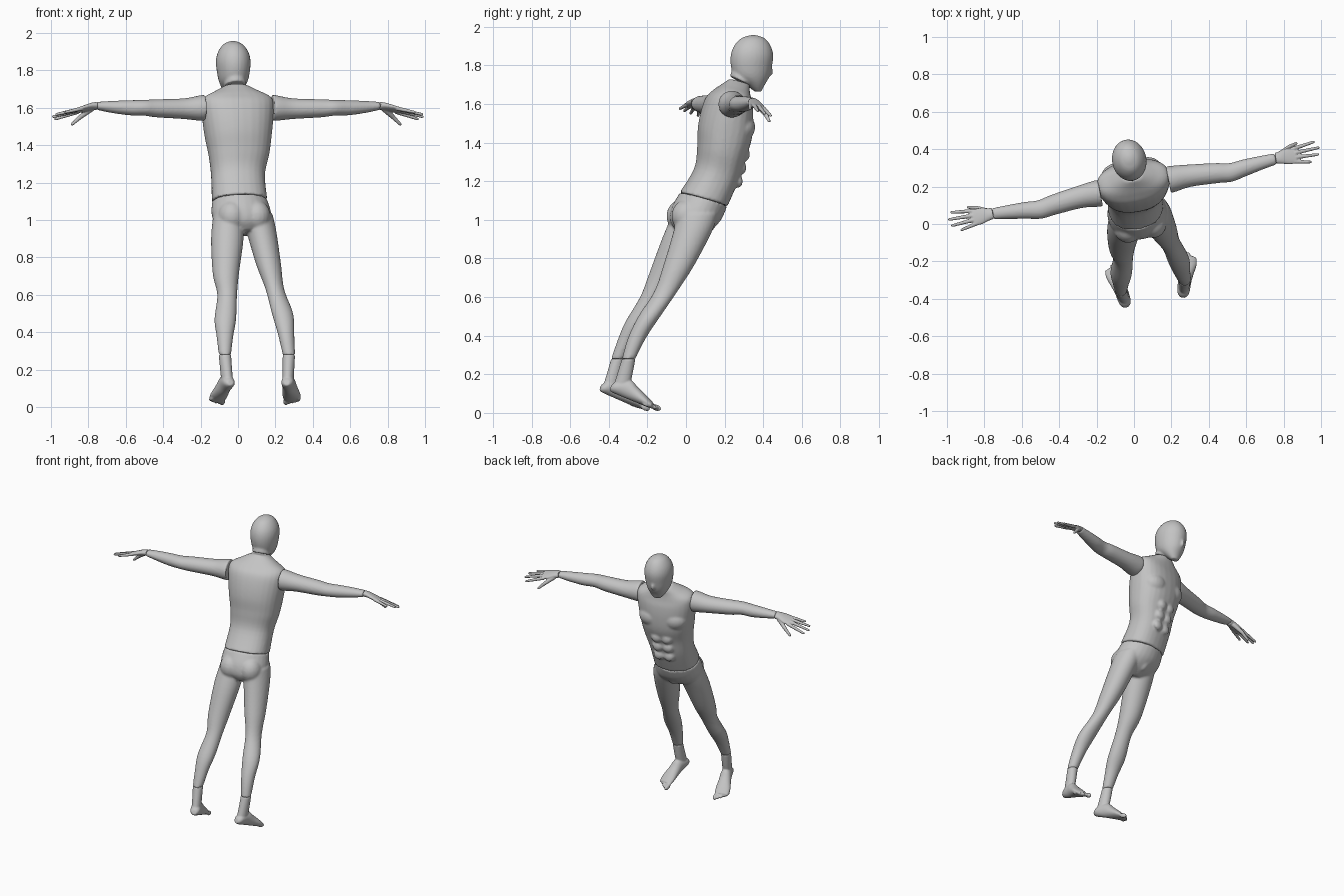
import bpy, bmesh
from math import radians, sin, cos, pi, copysign
from mathutils import Matrix, Vector

default_cube = bpy.data.objects.get("Cube")
if default_cube:
    bpy.data.objects.remove(default_cube, do_unlink=True)

grey = bpy.data.materials.new("matte grey")
grey.use_nodes = True
colour = (0.55, 0.55, 0.55, 1)
grey.diffuse_color = colour
grey.node_tree.nodes["Principled BSDF"].inputs["Base Color"].default_value = colour


def move(x, y, z):
    return Matrix.Translation((x, y, z))


def turn(degrees, axis):
    return Matrix.Rotation(radians(degrees), 4, axis)


def loft(bm, rows, matrix, slope=0.0, power=2.0, sides=28, steps=5):
    """Smooth closed tube through rows of (z, x, y, x radius, y radius)."""
    rows = [Vector(r) for r in rows]
    dense = []
    for i in range(len(rows) - 1):
        a, b = rows[i], rows[i + 1]
        ta = (b - rows[max(i - 1, 0)]) / 2
        tb = (rows[min(i + 2, len(rows) - 1)] - a) / 2
        for k in range(steps):
            t = k / steps
            s = t * t * (3 - 2 * t)
            dense.append(a * (1 - s) + b * s + ta * (t * (1 - t) ** 2) - tb * (t * t * (1 - t)))
    dense.append(rows[-1])
    rings = []
    for z, x, y, rx, ry in dense:
        ring = []
        for k in range(sides):
            c, s = cos(2 * pi * k / sides), sin(2 * pi * k / sides)
            dx = rx * copysign(abs(c) ** (2 / power), c)
            dy = ry * copysign(abs(s) ** (2 / power), s)
            ring.append(bm.verts.new(matrix @ Vector((x + dx, y + dy, z - slope * dy))))
        rings.append(ring)
    for low, high in zip(rings, rings[1:]):
        for k in range(sides):
            n = (k + 1) % sides
            bm.faces.new((low[k], low[n], high[n], high[k]))
    bm.faces.new(rings[0][::-1])
    bm.faces.new(rings[-1])


def blob(bm, centre, radii, matrix):
    """Ellipsoid muscle, toe or joint."""
    shape = matrix @ move(*centre) @ Matrix.Diagonal((*radii, 1))
    bmesh.ops.create_uvsphere(bm, u_segments=20, v_segments=12, radius=1, matrix=shape)


def rod(bm, start, end, r_start, r_end, matrix):
    """Rounded finger bone."""
    start, end = Vector(start), Vector(end)
    span = end - start
    place = matrix @ Matrix.Translation((start + end) / 2) @ span.to_track_quat('Z', 'Y').to_matrix().to_4x4()
    bmesh.ops.create_cone(bm, cap_ends=True, segments=16, radius1=r_start, radius2=r_end,
                          depth=span.length, matrix=place)
    blob(bm, start, [r_start] * 3, matrix)
    blob(bm, end, [r_end] * 3, matrix)


def finish(name, bm, voxel, smoothing):
    """Fuse the overlapping shapes into one smooth skin."""
    bmesh.ops.recalc_face_normals(bm, faces=bm.faces)
    mesh = bpy.data.meshes.new(name)
    bm.to_mesh(mesh)
    bm.free()
    mesh.materials.append(grey)
    obj = bpy.data.objects.new(name, mesh)
    bpy.context.collection.objects.link(obj)
    remesh = obj.modifiers.new("fuse", 'REMESH')
    remesh.mode = 'VOXEL'
    remesh.voxel_size = voxel
    remesh.use_smooth_shade = True
    smooth = obj.modifiers.new("soften", 'SMOOTH')
    smooth.factor = 0.5
    smooth.iterations = smoothing


world = Matrix.Identity(4)
body = move(0.04, 0.005, 0) @ turn(11, 'Z')
waist = (1.105, -.015, .09, .148, .122)
pair = (-1, 1)

# Torso with chest and stomach muscles
bm = bmesh.new()
loft(bm, [waist,
          (1.235, -.01, .157, .144, .112),
          (1.345, 0, .18, .162, .12),
          (1.44, 0, .198, .178, .134),
          (1.53, 0, .212, .19, .13),
          (1.605, 0, .225, .197, .115),
          (1.65, 0, .24, .185, .09),
          (1.685, 0, .258, .12, .068),
          (1.715, 0, .278, .06, .052)], body, slope=.29, power=2.3)
for side in pair:
    blob(bm, (side * .08, .268, 1.48), (.088, .075, .075), body)
    for row in range(3):
        z = 1.2 + .07 * row
        blob(bm, (side * .036, .264 + (z - 1.2) * .27, z), (.036, .022, .034), body)
finish("torso", bm, .008, 4)

# Head and neck
bm = bmesh.new()
loft(bm, [(1.665, 0, .375, .026, .018),
          (1.7, 0, .36, .055, .05),
          (1.74, 0, .343, .076, .09),
          (1.79, 0, .34, .087, .106),
          (1.85, 0, .343, .092, .111),
          (1.9, 0, .345, .08, .096),
          (1.94, 0, .348, .05, .062),
          (1.957, 0, .35, .012, .015)], body)
loft(bm, [(1.718, 0, .28, .06, .052),
          (1.75, 0, .295, .056, .056),
          (1.8, 0, .32, .06, .06)], body, slope=.5)
blob(bm, (0, .44, 1.77), (.012, .014, .026), body)
finish("head", bm, .007, 5)

# Pelvis and both legs
bm = bmesh.new()
loft(bm, [waist,
          (1.03, -.012, .05, .16, .125),
          (.97, -.005, .015, .14, .1),
          (.93, 0, 0, .06, .06)], body, slope=.29)
for side in pair:
    blob(bm, (side * .068 - .01, -.012, 1.02), (.075, .08, .085), body)
blob(bm, (0, .095, .99), (.042, .06, .06), body)
left_leg = [(1.03, .105, .06, .08, .105),
            (.94, .125, .035, .08, .1),
            (.765, .163, -.037, .067, .08),
            (.63, .197, -.104, .05, .06),
            (.5, .238, -.19, .057, .057),
            (.39, .257, -.253, .044, .047),
            (.28, .272, -.297, .033, .035)]
right_leg = [(1.03, -.05, .03, .082, .1),
             (.9, -.057, -.035, .087, .09),
             (.71, -.065, -.12, .07, .075),
             (.6, -.058, -.18, .053, .058),
             (.47, -.068, -.258, .058, .057),
             (.38, -.07, -.308, .045, .045),
             (.28, -.07, -.353, .033, .035)]
loft(bm, left_leg, world)
loft(bm, right_leg, world)
finish("pelvis_and_legs", bm, .008, 4)


# Feet, pitched down toward the toes
def foot(name, ankle, yaw, side):
    bm = bmesh.new()
    frame = move(ankle[1], ankle[2], 0) @ turn(yaw, 'Z') @ Matrix.Diagonal((side, 1, 1, 1))
    loft(bm, [(.28, 0, 0, .033, .035),
              (.2, 0, -.02, .031, .04),
              (.13, 0, -.04, .03, .043)], frame)
    sole = frame @ move(0, -.1, .11) @ turn(-22, 'X')
    loft(bm, [(-.002, 0, -.022, .016, .016),
              (.02, 0, -.034, .032, .033),
              (.08, 0, -.048, .036, .048),
              (.13, .002, -.038, .041, .038),
              (.19, .004, -.026, .049, .026),
              (.235, .003, -.016, .045, .015)], sole @ turn(-90, 'X'))
    for i in range(5):
        size = .016 if i == 0 else .0115
        blob(bm, (-.034 + .019 * i, .253 - .003 * i * i, .013), (size * .8, size * 1.7, size), sole)
    finish(name, bm, .005, 3)


foot("left_foot", left_leg[-1], -7, 1)
foot("right_foot", right_leg[-1], 19, -1)

# Arms and hands, mirrored across the body
fingers = [((.87, .035, 1.577), (.985, .05, 1.54)),
           ((.88, .012, 1.584), (1.005, .015, 1.552)),
           ((.875, -.012, 1.59), (.995, -.02, 1.565)),
           ((.86, -.033, 1.596), (.95, -.052, 1.576))]
for side, label in zip(pair, ("right", "left")):
    mirror = body @ Matrix.Diagonal((side, 1, 1, 1))
    shoulder = mirror @ move(0, .2, 1.6)
    bm = bmesh.new()
    loft(bm, [(.185, 0, 0, .07, .072),
              (.215, .002, 0, .067, .07),
              (.3, .005, 0, .055, .06),
              (.45, .003, -.015, .048, .054),
              (.52, 0, -.025, .042, .05),
              (.6, 0, -.015, .04, .045),
              (.7, -.005, -.005, .031, .036),
              (.77, -.01, 0, .021, .03)], shoulder @ turn(90, 'Y'))
    finish(label + "_arm", bm, .007, 3)

    bm = bmesh.new()
    loft(bm, [(.77, -.01, 0, .021, .03),
              (.8, -.007, 0, .019, .035),
              (.84, .004, .002, .016, .045),
              (.88, .014, .002, .011, .044)], shoulder @ turn(-14, 'X') @ turn(90, 'Y'))
    level = mirror @ move(0, .2, 0)
    for knuckle, tip in fingers:
        rod(bm, knuckle, tip, .0115, .0075, level)
    rod(bm, (.8, .02, 1.592), (.852, .048, 1.55), .016, .012, level)
    rod(bm, (.852, .048, 1.55), (.893, .06, 1.512), .012, .008, level)
    finish(label + "_hand", bm, .004, 2)
